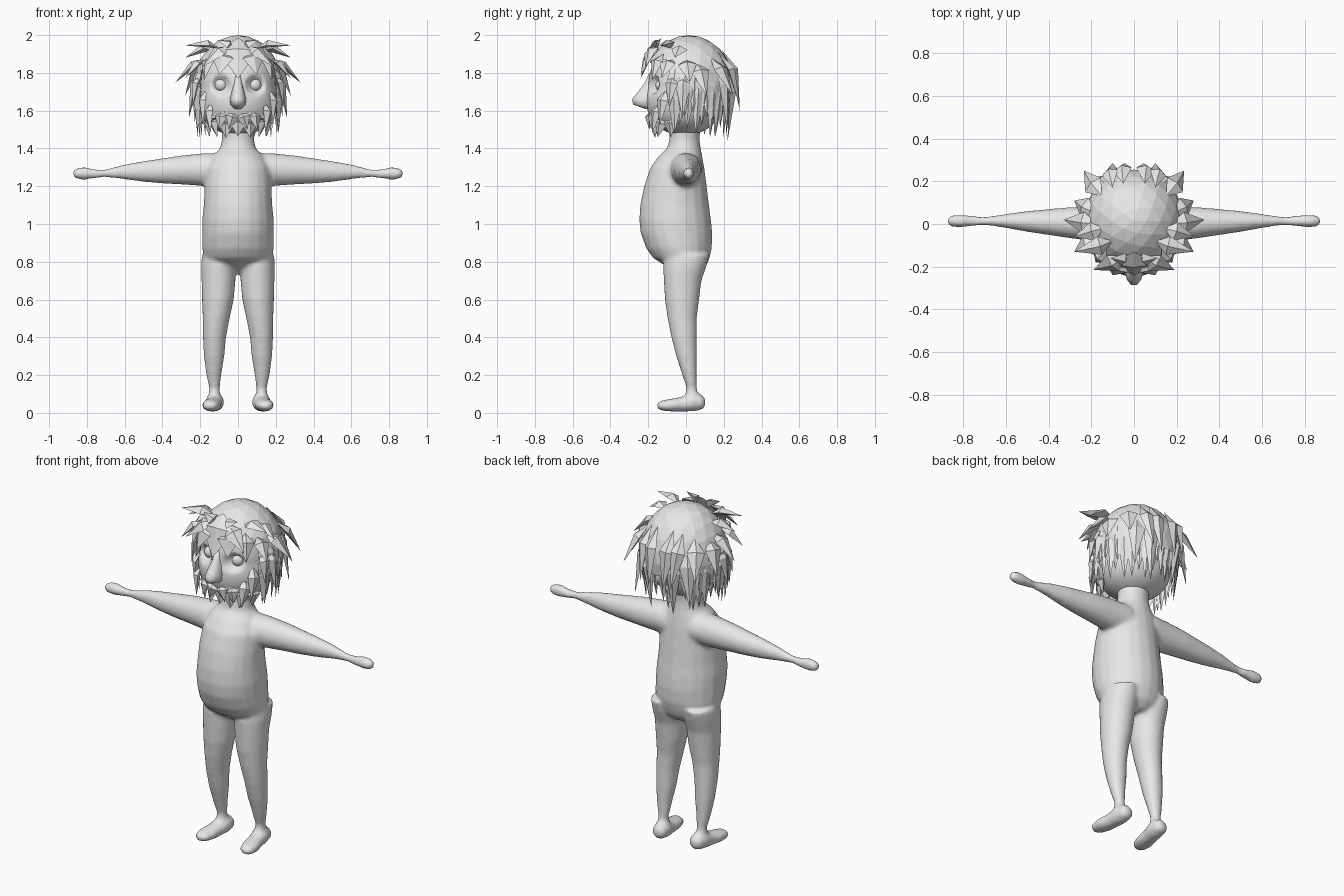
import bpy, bmesh, math, random
from mathutils import Vector

random.seed(4)
grey = bpy.data.materials.new("plain grey")
grey.diffuse_color = (0.8, 0.8, 0.8, 1)


def finish(name, bm, smooth):
    bmesh.ops.recalc_face_normals(bm, faces=bm.faces[:])
    for f in bm.faces:
        f.smooth = smooth
    me = bpy.data.meshes.new(name)
    bm.to_mesh(me)
    bm.free()
    me.materials.append(grey)
    ob = bpy.data.objects.new(name, me)
    bpy.context.collection.objects.link(ob)
    return ob


def loft(bm, rings, n=20):
    """rings: (centre, u half-axis, v half-axis)"""
    loops = []
    for c, u, v in rings:
        loops.append([bm.verts.new(Vector(c) + Vector(u) * math.cos(2 * math.pi * i / n)
                                   + Vector(v) * math.sin(2 * math.pi * i / n)) for i in range(n)])
    for a, b in zip(loops, loops[1:]):
        for i in range(n):
            j = (i + 1) % n
            bm.faces.new((a[i], a[j], b[j], b[i]))
    bm.faces.new(loops[0])
    bm.faces.new(loops[-1])


def upright(rows, side=1):
    """rows: z, x min, x max, front y, back y"""
    return [((side * (a + b) / 2, (f + k) / 2, z), ((b - a) / 2, 0, 0), (0, (k - f) / 2, 0))
            for z, a, b, f, k in rows]


def blade(bm, base, tip, w, d=0.02, bulge=0.02, mid=0.35):
    """faceted lock of hair, widest near its root"""
    base, tip = Vector(base), Vector(tip)
    out = base - Vector((0, 0, 1.68))
    out.normalize()
    along = (tip - base).normalized()
    side = along.cross(out)
    if side.length < 0.1:
        side = along.cross(Vector((0, 0, 1)))
    side.normalize()
    up = side.cross(along).normalized()
    if up.dot(out) < 0:
        up = -up
    m = base.lerp(tip, mid) + up * bulge
    s, t = bm.verts.new(base), bm.verts.new(tip)
    ring = [bm.verts.new(m + o) for o in (side * w, up * d, -side * w, -up * d)]
    for i in range(4):
        a, b = ring[i], ring[(i + 1) % 4]
        bm.faces.new((s, a, b))
        bm.faces.new((t, b, a))


def tufts(name, rows, **kw):
    """locks mirrored left and right"""
    bm = bmesh.new()
    for base, tip, w in rows:
        for s in ((1, -1) if abs(base[0]) + abs(tip[0]) > 0 else (1,)):
            blade(bm, (base[0] * s, *base[1:]), (tip[0] * s, *tip[1:]), w, **kw)
    return finish(name, bm, False)


# Body: torso, legs, feet and arms fused into one skin
bm = bmesh.new()
torso = [(.74, .06, -.05, .07), (.78, .14, -.11, .11), (.82, .18, -.175, .125),
         (.87, .19, -.21, .137), (.95, .19, -.24, .14), (1.02, .19, -.248, .133),
         (1.1, .182, -.243, .122), (1.2, .177, -.222, .11), (1.3, .168, -.188, .097),
         (1.36, .135, -.145, .086), (1.4, .095, -.1, .078), (1.45, .085, -.088, .072),
         (1.54, .09, -.09, .08)]
loft(bm, upright([(z, -x, x, f, k) for z, x, f, k in torso]))
leg = [(.84, .03, .19, -.11, .125), (.78, .008, .196, -.122, .11), (.7, .013, .193, -.118, .082),
       (.6, .022, .191, -.112, .07), (.5, .044, .187, -.098, .057), (.4, .063, .186, -.078, .057),
       (.3, .072, .181, -.052, .058), (.2, .088, .168, -.02, .057), (.13, .097, .153, .003, .058),
       (.06, .09, .16, -.01, .075)]
foot = [(.103, .12, .055, .02, .02), (.085, .12, .056, .04, .04), (.04, .122, .058, .05, .05),
        (-.02, .13, .046, .046, .04), (-.08, .14, .041, .052, .034),
        (-.13, .146, .039, .042, .027), (-.155, .147, .037, .018, .014)]
arm = [(.08, 0, 1.29, .09, .085), (.17, 0, 1.288, .084, .088), (.3, .006, 1.286, .073, .077),
       (.4, .009, 1.281, .061, .067), (.5, .012, 1.278, .049, .055), (.6, .014, 1.276, .033, .04),
       (.66, .014, 1.272, .024, .028), (.71, .014, 1.268, .02, .02), (.76, .014, 1.266, .025, .024),
       (.81, .014, 1.268, .029, .034), (.85, .014, 1.267, .028, .03), (.875, .014, 1.267, .016, .016)]
for s in (1, -1):
    loft(bm, upright(leg, s))
    loft(bm, [((s * x, y, z), (rx, 0, 0), (0, 0, rz)) for y, x, z, rx, rz in foot])
    loft(bm, [((s * x, y, z), (0, ry, 0), (0, 0, rz)) for x, y, z, ry, rz in arm])
body = finish("body", bm, True)
fuse = body.modifiers.new("fuse", 'REMESH')
fuse.mode = 'VOXEL'
fuse.voxel_size = 0.012
fuse.use_smooth_shade = True
soft = body.modifiers.new("soften", 'SMOOTH')
soft.factor = 0.5
soft.iterations = 5

# Head with fuller jaw and sunken eye sockets
bm = bmesh.new()
bmesh.ops.create_icosphere(bm, subdivisions=5, radius=1)
for v in bm.verts:
    jaw = 1 + 0.33 * max(0, -v.co.z)
    v.co = Vector((v.co.x * .2 * jaw, v.co.y * .19 * jaw - .01, 1.72 + v.co.z * .25))
    if v.co.y < 0:
        r = math.hypot((abs(v.co.x) - .09) / .05, (v.co.z - 1.735) / .052)
        if r < 1:
            v.co.y += .04 * (1 - r ** 4)
finish("head", bm, True)

# Eyeballs resting in the sockets
bm = bmesh.new()
for s in (1, -1):
    ret = bmesh.ops.create_uvsphere(bm, u_segments=16, v_segments=10, radius=.034)
    bmesh.ops.translate(bm, verts=ret["verts"], vec=(s * .09, -.128, 1.735))
finish("eyes", bm, True)

# Nose
bm = bmesh.new()
nose = [(1.8, .014, -.195, -.15), (1.74, .024, -.225, -.15), (1.69, .036, -.265, -.15),
        (1.66, .043, -.29, -.14), (1.632, .04, -.283, -.14), (1.61, .024, -.22, -.14)]
loft(bm, upright([(z, -x, x, f, k) for z, x, f, k in nose]), 10)
finish("nose", bm, True)

# Hair cap, cut higher over the face
bm = bmesh.new()
bmesh.ops.create_icosphere(bm, subdivisions=3, radius=1)
for v in bm.verts:
    v.co = Vector((v.co.x * .235, v.co.y * .24 + .015, 1.73 + v.co.z * .27))
gone = []
for f in bm.faces:
    c = f.calc_center_median()
    if c.z < (1.85 if c.y < -.1 else 1.78 if c.y < 0 else 1.68):
        gone.append(f)
bmesh.ops.delete(bm, geom=gone, context='FACES')
finish("hair_cap", bm, False)

# Long locks hanging round the sides and back, in two layers
bm = bmesh.new()
for count, top, r0, r1, low in ((21, 1.84, .2, .215, 1.45), (16, 1.9, .18, .235, 1.54)):
    for i in range(count):
        a = math.radians(-108 + 216 * i / (count - 1))
        j = random.uniform(-.06, .06)
        blade(bm, (r0 * math.sin(a), r0 * math.cos(a) + .01, top),
              (r1 * math.sin(a + j), r1 * math.cos(a + j), low + random.uniform(0, .08)),
              .042, .016, .02, .4)
finish("hanging_hair", bm, False)

# Locks sticking out at the sides and back
tufts("side_tufts", [
    ((.10, -.08, 1.93), (.28, -.13, 1.945), .045),
    ((.14, -.02, 1.92), (.28, -.06, 1.88), .045),
    ((.17, .00, 1.87), (.33, .02, 1.75), .05),
    ((.17, -.07, 1.87), (.28, -.13, 1.77), .045),
    ((.18, .05, 1.86), (.28, .11, 1.68), .05),
    ((.19, -.01, 1.82), (.26, -.02, 1.56), .04),
    ((.19, -.06, 1.80), (.24, -.09, 1.62), .035),
    ((.15, .13, 1.88), (.235, .25, 1.68), .05),
    ((.12, .17, 1.86), (.18, .22, 1.5), .045),
])
tufts("back_tufts", [
    ((.05, .19, 1.92), (.045, .285, 1.6), .045),
    ((.10, .17, 1.91), (.10, .285, 1.62), .04),
    ((.08, .21, 1.84), (.07, .22, 1.44), .04),
], bulge=.035)

# Fringe peaking over the forehead
tufts("fringe", [
    ((0, -.13, 1.985), (0, -.24, 1.77), .11),
    ((.04, -.15, 1.94), (.19, -.215, 1.83), .05),
    ((.06, -.16, 1.91), (.10, -.24, 1.79), .06),
    ((.13, -.12, 1.9), (.18, -.18, 1.76), .045),
    ((.03, -.15, 1.92), (.11, -.16, 1.975), .035),
])

# Moustache, beard and whiskers
tufts("moustache", [
    ((0, -.185, 1.60), (.17, -.13, 1.555), .035),
    ((.02, -.18, 1.60), (.05, -.195, 1.50), .035),
    ((.08, -.165, 1.60), (.10, -.185, 1.50), .035),
], bulge=.012)
tufts("beard", [
    ((0, -.13, 1.56), (0, -.17, 1.465), .045),
    ((.05, -.13, 1.55), (.065, -.165, 1.455), .04),
    ((.11, -.11, 1.57), (.11, -.15, 1.46), .04),
    ((.14, -.07, 1.57), (.15, -.08, 1.46), .04),
])
tufts("whiskers", [
    ((.165, -.10, 1.72), (.185, -.14, 1.52), .035),
    ((.14, -.13, 1.65), (.145, -.18, 1.48), .035),
    ((.185, -.05, 1.75), (.215, -.06, 1.48), .04),
])
